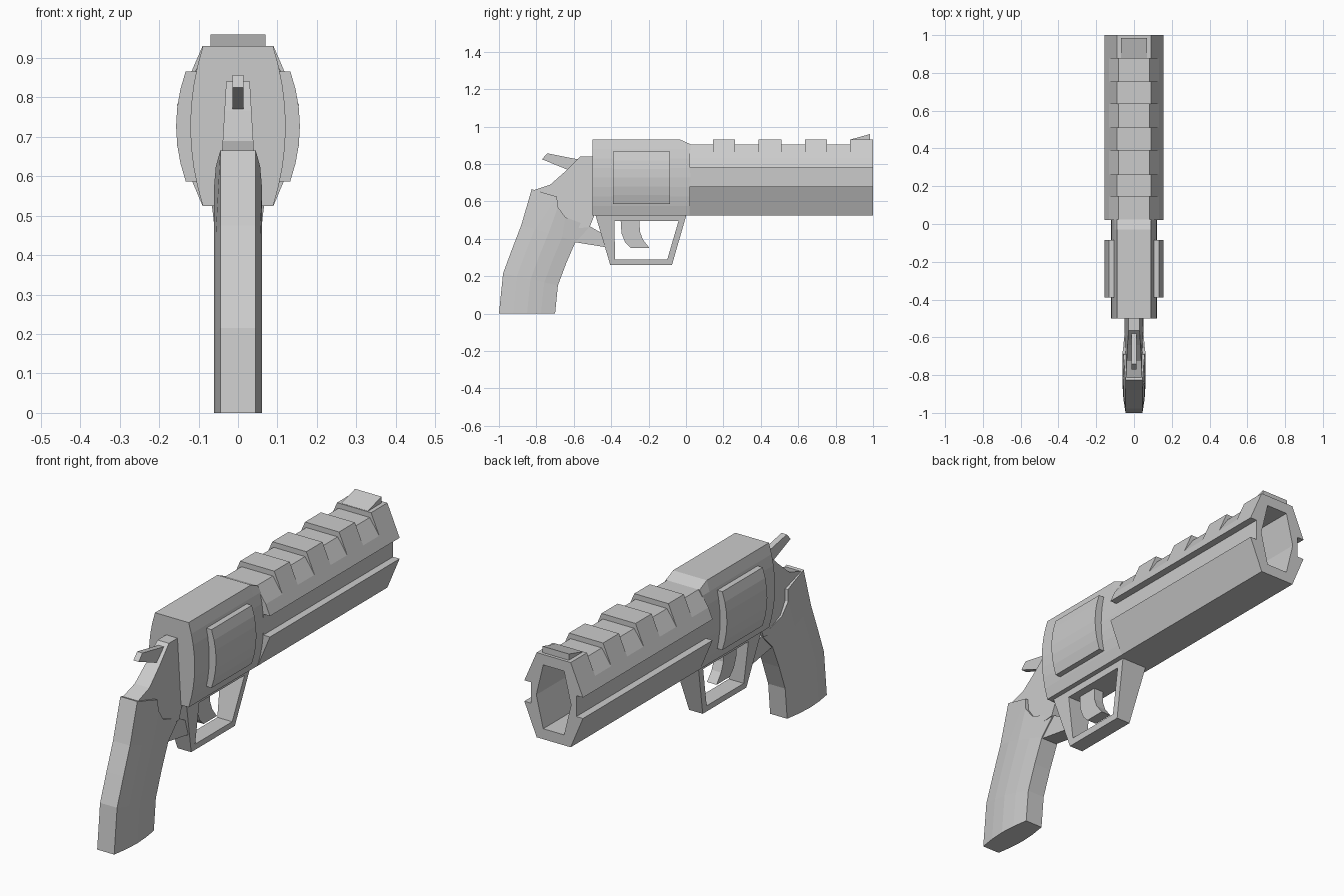
import bpy, bmesh, math

if "Cube" in bpy.data.objects:
    bpy.data.objects.remove(bpy.data.objects["Cube"])


def loft(name, rings, closed=False, strip_caps=False):
    """Skin a list of equal-length rings of 3D points; cap the ends unless closed."""
    bm = bmesh.new()
    vs = [[bm.verts.new(p) for p in r] for r in rings]
    n = len(vs[0])
    for k in range(len(vs) if closed else len(vs) - 1):
        a, b = vs[k], vs[(k + 1) % len(vs)]
        for i in range(n):
            j = (i + 1) % n
            bm.faces.new((a[i], a[j], b[j], b[i]))
    if not closed:
        for r in (vs[0], vs[-1]):
            if strip_caps:
                for i in range(n // 2 - 1):
                    bm.faces.new((r[i], r[i + 1], r[n - 2 - i], r[n - 1 - i]))
            else:
                bm.faces.new(r)
    bmesh.ops.remove_doubles(bm, verts=bm.verts, dist=1e-5)
    bmesh.ops.recalc_face_normals(bm, faces=bm.faces)
    mesh = bpy.data.meshes.new(name)
    bm.to_mesh(mesh)
    bm.free()
    ob = bpy.data.objects.new(name, mesh)
    bpy.context.collection.objects.link(ob)
    return ob


def section(half, y):
    """Mirror a half cross-section (x, z) into a full ring at depth y."""
    return [(x, y, z) for x, z in half] + [(-x, y, z) for x, z in reversed(half)]


def slab(name, profile, width):
    """Side profile (y, z) given thickness; width is a function of z."""
    return loft(name, [[(s * width(z), y, z) for y, z in profile] for s in (-1, 1)])


def bulge(z0, z1, peak, curve, count):
    zs = [z0 + (z1 - z0) * i / (count - 1) for i in range(count)]
    return [(peak - curve * ((z - 0.727) / 0.2) ** 2, z) for z in zs]


# Frame with a sloped front top edge
arc = bulge(0.525, 0.93, 0.121, 0.031, 9)
low_arc = [(x, min(z, 0.905)) for x, z in arc]
loft("frame", [section(arc, -0.5), section(arc, -0.03), section(low_arc, 0.025)])

# Cylinder bulging out of both sides of the frame
loft("cylinder", [section(bulge(0.587, 0.866, 0.157, 0.05, 7), y) for y in (-0.39, -0.085)])

# Barrel with side channels and raised ribs
base = [(0.09, 0.525), (0.155, 0.68), (0.12, 0.68), (0.12, 0.78), (0.155, 0.78), (0.133, 0.831)]
low, high = base + [(0.083, 0.905)], base + [(0.09, 0.93)]
rings = [section(low, 0.02)]
for y0, y1 in ((0.145, 0.262), (0.388, 0.51), (0.635, 0.755), (0.877, 1.0)):
    rings += [section(low, y0), section(high, y0), section(high, y1)]
    if y1 < 1:
        rings.append(section(low, y1))
barrel = loft("barrel", rings)

# Six-sided bore
bore = loft("bore_cutter", [section([(0.055, 0.575), (0.092, 0.727), (0.055, 0.88)], y) for y in (0.1, 1.1)])
bore.hide_render = True
bore.hide_viewport = True
cut = barrel.modifiers.new("bore", 'BOOLEAN')
cut.operation = 'DIFFERENCE'
cut.solver = 'EXACT'
cut.object = bore

# Front sight wedge
slab("front_sight", [(0.88, 0.925), (0.985, 0.925), (0.985, 0.96), (0.88, 0.931)], lambda z: 0.07)

# Trigger guard, narrowing downwards
outer = [(-0.485, 0.53), (-0.405, 0.26), (-0.075, 0.26), (0.003, 0.53)]
inner = [(-0.382, 0.495), (-0.38, 0.29), (-0.1, 0.29), (-0.04, 0.495)]


def guard_w(z):
    return 0.036 + 0.03 * (z - 0.26) / 0.265


loft("trigger_guard", [[(-guard_w(b), a, b), (guard_w(b), a, b), (guard_w(d), c, d), (-guard_w(d), c, d)]
                       for (a, b), (c, d) in zip(outer, inner)], closed=True)

# Trigger
slab("trigger", [(-0.35, 0.51), (-0.345, 0.43), (-0.325, 0.38), (-0.295, 0.35), (-0.195, 0.35),
                 (-0.23, 0.395), (-0.247, 0.44), (-0.248, 0.51)], lambda z: 0.025)

# Tang joining frame and grip, wider at the bottom
slab("tang", [(-0.49, 0.84), (-0.565, 0.84), (-0.64, 0.765), (-0.725, 0.69), (-0.815, 0.66),
              (-0.8, 0.6), (-0.64, 0.45), (-0.515, 0.462), (-0.49, 0.525)],
     lambda z: 0.03 + 0.02 * min(1, (0.84 - z) / 0.34))
slab("lower_strap", [(-0.6, 0.383), (-0.43, 0.355), (-0.45, 0.43), (-0.515, 0.467), (-0.6, 0.45)],
     lambda z: 0.04)

# Hammer with spur
slab("hammer", [(-0.77, 0.825), (-0.742, 0.857), (-0.58, 0.825), (-0.55, 0.8), (-0.6, 0.74), (-0.635, 0.77)],
     lambda z: 0.014)

# Grip with rounded cheeks
stations = []
for yb, zb, yf, zf in ((-1, 0, -0.7, 0), (-0.978, 0.215, -0.685, 0.15),
                       (-0.93, 0.345, -0.64, 0.27), (-0.88, 0.475, -0.59, 0.385)):
    stations.append([(yb + (yf - yb) * i / 4, zb + (zf - zb) * i / 4) for i in range(5)])
stations.append([(-0.825, 0.665), (-0.69, 0.625), (-0.685, 0.57), (-0.645, 0.515), (-0.512, 0.465)])
grip_rings = []
for st in stations:
    half = [(0.045 + 0.016 * math.sin(math.pi * i / 4), y, z) for i, (y, z) in enumerate(st)]
    grip_rings.append(half + [(-x, y, z) for x, y, z in reversed(half)])
loft("grip", grip_rings, strip_caps=True)
